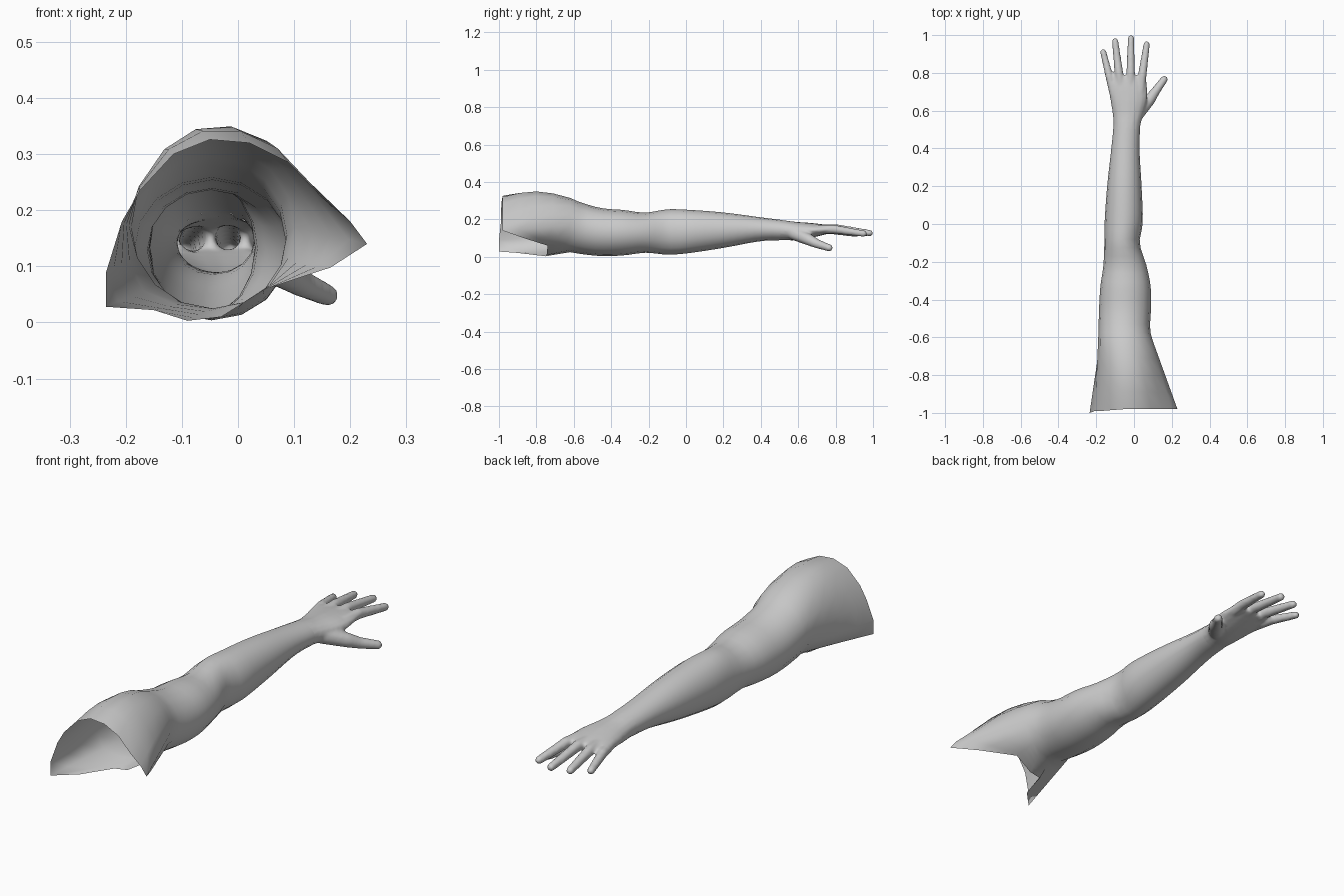
import bpy, bmesh, math
from mathutils import Vector

if "Cube" in bpy.data.objects:
    bpy.data.objects.remove(bpy.data.objects["Cube"], do_unlink=True)

grey = bpy.data.materials.new("plain grey")
grey.use_nodes = True
grey.diffuse_color = (0.6, 0.6, 0.6, 1)
grey.node_tree.nodes["Principled BSDF"].inputs["Base Color"].default_value = (0.6, 0.6, 0.6, 1)

SIDES = 16
ANGLES = [2 * math.pi * k / SIDES for k in range(SIDES)]

# Limb outline: y, left x, right x, low z, high z
STATIONS = [
    (-.62, -.19, .1, .025, .315), (-.56, -.188, .085, .015, .29),
    (-.45, -.185, .09, .004, .26), (-.33, -.178, .088, .008, .25),
    (-.22, -.162, .066, .022, .236), (-.1, -.157, .03, .012, .254),
    (0, -.156, .046, .018, .252), (.2, -.142, .04, .048, .237),
    (.4, -.12, .029, .084, .211), (.52, -.109, .034, .089, .196),
    (.58, -.113, .05, .088, .188), (.66, -.126, .07, .1, .182),
    (.74, -.137, .07, .118, .173), (.785, -.125, .06, .13, .165)]

# Shoulder opening: long flaps at the sides, cut back underneath
RIM = [(.23, -.98, .14), (.2, -.98, .18), (.15, -.98, .222), (.09, -.98, .285),
       (.02, -.98, .32), (-.05, -.98, .326), (-.115, -.985, .3), (-.175, -.99, .235),
       (-.207, -.99, .18), (-.235, -1, .09), (-.235, -1, .028), (-.15, -.91, .022),
       (-.09, -.75, .003), (-.03, -.745, .01), (.05, -.74, .06), (.165, -.86, .098)]


def ring_at(y):
    """Rounded cross-section at y, smoothly interpolated between stations."""
    last = len(STATIONS) - 1
    i = max(n for n in range(last) if STATIONS[n][0] <= y or n == 0)
    p0, p1, p2, p3 = (STATIONS[min(max(i + d, 0), last)] for d in (-1, 0, 1, 2))
    span = p2[0] - p1[0]
    t = (y - p1[0]) / span
    vals = []
    for j in range(1, 5):
        m1 = (p2[j] - p0[j]) / (p2[0] - p0[0]) * span
        m2 = (p3[j] - p1[j]) / (p3[0] - p1[0]) * span
        vals.append((2*t**3 - 3*t**2 + 1) * p1[j] + (t**3 - 2*t**2 + t) * m1
                    + (3*t**2 - 2*t**3) * p2[j] + (t**3 - t**2) * m2)
    a, b, c, d = vals
    return [Vector(((a + b) / 2 + (b - a) / 2 * math.cos(q), y,
                    (c + d) / 2 + (d - c) / 2 * math.sin(q))) for q in ANGLES]


def loft(bm, rings, capped=False):
    loops = [[bm.verts.new(p) for p in ring] for ring in rings]
    for lo, hi in zip(loops, loops[1:]):
        for k in range(SIDES):
            n = (k + 1) % SIDES
            bm.faces.new((lo[k], hi[k], hi[n], lo[n]))
    if capped:
        bm.faces.new(loops[0])
        bm.faces.new(loops[-1][::-1])
    bmesh.ops.recalc_face_normals(bm, faces=bm.faces)


def finish(name, bm):
    mesh = bpy.data.meshes.new(name)
    bm.to_mesh(mesh)
    bm.free()
    mesh.materials.append(grey)
    obj = bpy.data.objects.new(name, mesh)
    bpy.context.collection.objects.link(obj)
    for f in mesh.polygons:
        f.use_smooth = True
    return obj


def span(start, end, count):
    return [start + (end - start) * n / (count - 1) for n in range(count)]


# Arm: open shell from the shoulder to the wrist
WRIST = .5
first = ring_at(STATIONS[0][0])
rings = []
for t in (0, .25, .5, .75):
    ring = []
    for q, r, s in zip(ANGLES, RIM, first):
        p = Vector(r).lerp(s, t)
        p.z += .032 * math.sin(math.pi * t) * max(0, math.sin(q))
        ring.append(p)
    rings.append(ring)
rings += [ring_at(y) for y in span(STATIONS[0][0], WRIST + .004, 26)]
bm = bmesh.new()
loft(bm, rings)
finish("arm", bm)

# Hand: palm and digits fused into one skin
bm = bmesh.new()
loft(bm, [ring_at(y) for y in span(WRIST - .06, STATIONS[-1][0], 16)], capped=True)


def digit(points, radii, steps=16):
    for i in range(len(points) - 1):
        a, b = Vector(points[i]), Vector(points[i + 1])
        for n in range(steps + 1):
            t = n / steps
            made = bmesh.ops.create_icosphere(
                bm, subdivisions=2, radius=radii[i] + (radii[i + 1] - radii[i]) * t)
            bmesh.ops.translate(bm, verts=made["verts"], vec=a.lerp(b, t))


FINGER = (.026, .024, .018)
digit([(-.1, .66, .142), (-.13, .78, .142), (-.163, .91, .122)], (.024, .022, .017))
digit([(-.065, .68, .146), (-.08, .8, .15), (-.1, .967, .128)], FINGER)
digit([(-.02, .68, .146), (-.018, .8, .152), (-.016, .983, .127)], FINGER)
digit([(.03, .67, .145), (.044, .79, .148), (.067, .95, .124)], FINGER)
digit([(.015, .58, .125), (.08, .655, .092), (.112, .7, .07), (.16, .766, .048)],
      (.038, .032, .025, .02))
source = finish("hand_source", bm)
remesh = source.modifiers.new("Fuse", 'REMESH')
remesh.mode = 'VOXEL'
remesh.voxel_size = .007
soften = source.modifiers.new("Soften", 'SMOOTH')
soften.factor = .5
soften.iterations = 5

# Open the hand at the wrist so the limb stays hollow
bm = bmesh.new()
bm.from_object(source, bpy.context.evaluated_depsgraph_get())
bmesh.ops.bisect_plane(bm, geom=bm.verts[:] + bm.edges[:] + bm.faces[:],
                       plane_co=(0, WRIST, 0), plane_no=(0, 1, 0), clear_inner=True)
finish("hand", bm)
bpy.data.objects.remove(source, do_unlink=True)
